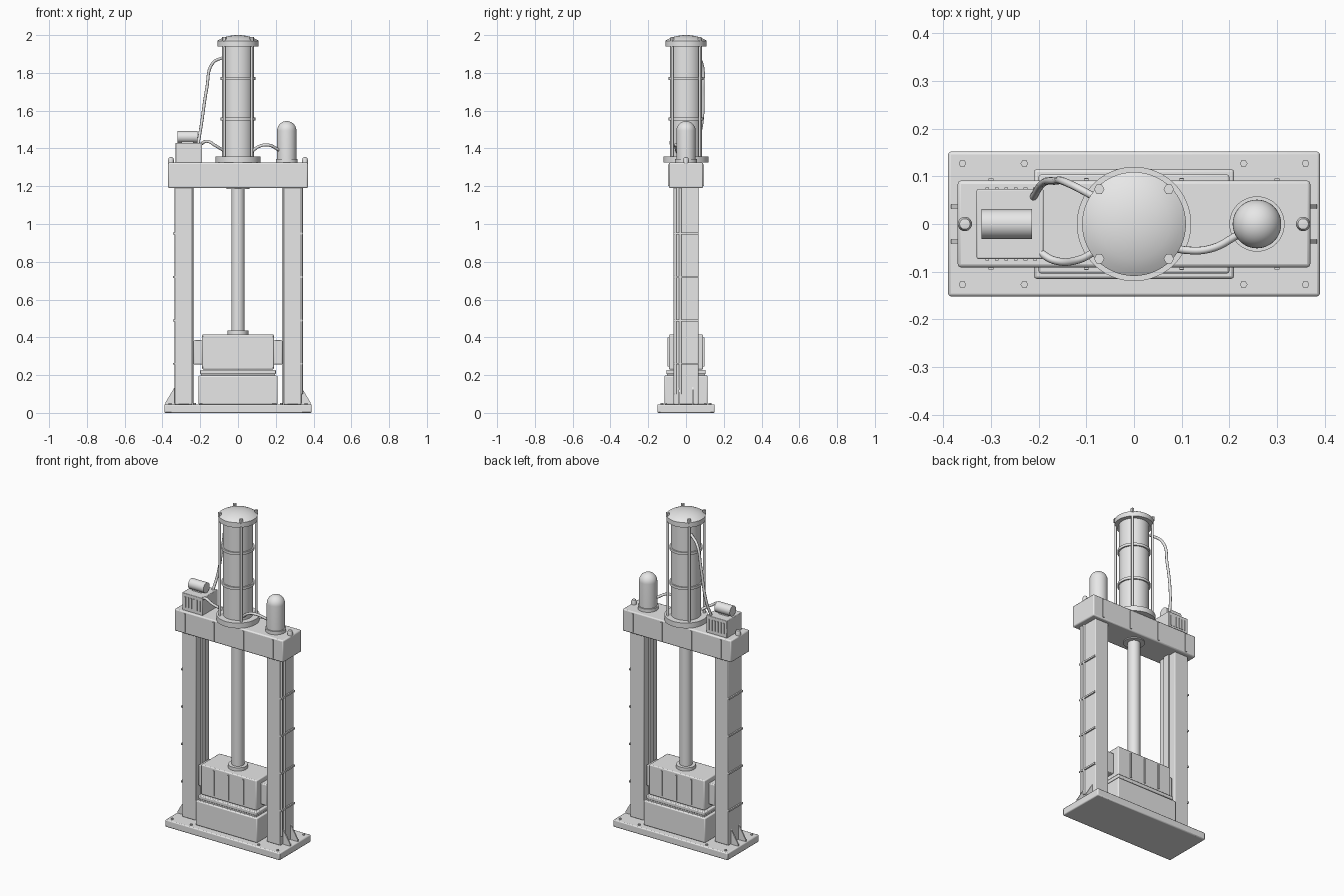
import bpy, bmesh, math
from mathutils import Vector, Matrix

if "Cube" in bpy.data.objects:
    bpy.data.objects.remove(bpy.data.objects["Cube"])

grey = bpy.data.materials.new("light_grey")
grey.diffuse_color = (0.8, 0.8, 0.8, 1)
grey.use_nodes = True
grey.node_tree.nodes["Principled BSDF"].inputs["Base Color"].default_value = grey.diffuse_color


def finish(name, bm, bevel=0):
    me = bpy.data.meshes.new(name)
    bmesh.ops.recalc_face_normals(bm, faces=bm.faces)
    bm.to_mesh(me)
    bm.free()
    me.materials.append(grey)
    ob = bpy.data.objects.new(name, me)
    bpy.context.collection.objects.link(ob)
    if bevel:
        m = ob.modifiers.new("bevel", 'BEVEL')
        m.width, m.segments = bevel, 2
    return ob


def box(name, x, y, z, bevel=0):
    """Box from (min, max) ranges."""
    bm = bmesh.new()
    size = [r[1] - r[0] for r in (x, y, z)]
    mid = [(r[1] + r[0]) / 2 for r in (x, y, z)]
    bmesh.ops.create_cube(bm, size=1, matrix=Matrix.Translation(mid) @ Matrix.Diagonal((*size, 1)))
    return finish(name, bm, bevel)


def mirrored(a, b, side):
    return tuple(sorted((a * side, b * side)))


def lathe(name, profile, x=0, y=0, sides=48):
    """Spin (radius, z) points around a vertical axis."""
    bm = bmesh.new()
    vs = [bm.verts.new((r, 0, z)) for r, z in profile]
    es = [bm.edges.new(p) for p in zip(vs, vs[1:])]
    bmesh.ops.spin(bm, geom=vs + es, cent=(0, 0, 0), axis=(0, 0, 1), angle=2 * math.pi, steps=sides)
    bmesh.ops.remove_doubles(bm, verts=bm.verts, dist=1e-5)
    bmesh.ops.translate(bm, verts=bm.verts, vec=(x, y, 0))
    return finish(name, bm)


def rod(name, r, z0, z1, x=0, y=0, sides=32):
    return lathe(name, [(0, z0), (r, z0), (r, z1), (0, z1)], x, y, sides)


def hose(name, pts, r=0.008):
    cu = bpy.data.curves.new(name, 'CURVE')
    cu.dimensions, cu.bevel_depth, cu.use_fill_caps = '3D', r, True
    cu.bevel_resolution, cu.resolution_u = 3, 10
    sp = cu.splines.new('BEZIER')
    sp.bezier_points.add(len(pts) - 1)
    for p, co in zip(sp.bezier_points, pts):
        p.co = co
        p.handle_left_type = p.handle_right_type = 'AUTO'
    cu.materials.append(grey)
    bpy.context.collection.objects.link(bpy.data.objects.new(name, cu))


# Base plate with hex bolts
box("base_plate", (-0.39, 0.39), (-0.152, 0.152), (0, 0.045), 0.006)
for sx in (-1, 1):
    for sy in (-1, 1):
        for bx in (0.36, 0.23):
            rod("base_bolt", 0.008, 0.044, 0.052, sx * bx, sy * 0.127, 6)

# Columns with guide rails, side bars and foot gussets
for s in (-1, 1):
    box("column", mirrored(0.242, 0.335, s), (-0.066, 0.066), (0.045, 1.2), 0.004)
    box("guide_rail", mirrored(0.232, 0.244, s), (-0.02, 0.02), (0.045, 1.19))
    for z in (0.26, 0.49, 0.72, 0.95):
        box("column_bar", mirrored(0.334, 0.343, s), (-0.066, 0.066), (z - 0.005, z + 0.005))
    for sy in (-1, 1):
        bm = bmesh.new()
        tri = [(0.333, 0.044), (0.384, 0.044), (0.384, 0.055), (0.333, 0.14)]
        f = bm.faces.new([bm.verts.new((s * x, sy * 0.037 - 0.004, z)) for x, z in tri])
        g = bmesh.ops.extrude_face_region(bm, geom=[f])
        bmesh.ops.translate(bm, vec=(0, 0.008, 0),
                            verts=[v for v in g["geom"] if isinstance(v, bmesh.types.BMVert)])
        finish("foot_gusset", bm)

# Pipes along the right column
for y in (-0.056, -0.03):
    rod("column_pipe", 0.007, 0.1, 1.2, 0.336, y, 16)

# Top beam with ribs and lifting studs
box("top_beam", (-0.37, 0.37), (-0.091, 0.091), (1.19, 1.325), 0.007)
for sy in (-1, 1):
    for x in (-0.3, -0.1, 0.1, 0.3):
        box("beam_rib", (x - 0.005, x + 0.005), mirrored(0.09, 0.096, sy), (1.2, 1.315))
for s in (-1, 1):
    lathe("lifting_stud", [(0, 1.32), (0.015, 1.32), (0.015, 1.34), (0.011, 1.352), (0, 1.354)], s * 0.355, 0, 24)

# Main cylinder, flanges, domed cap, bands and tie rods
rod("cylinder_flange", 0.12, 1.325, 1.357, sides=64)
rod("cylinder_barrel", 0.084, 1.35, 1.945, sides=64)
lathe("cylinder_cap", [(0, 1.94), (0.109, 1.94), (0.109, 1.97), (0.095, 1.979), (0.075, 1.988),
                       (0.05, 1.995), (0.025, 1.999), (0, 2.0)], sides=64)
for z in (1.555, 1.77):
    lathe("cylinder_band", [(0.083, z - 0.008), (0.092, z - 0.008), (0.092, z + 0.008), (0.083, z + 0.008)], sides=64)
for sx in (-1, 1):
    for sy in (-1, 1):
        rod("tie_rod", 0.007, 1.35, 1.945, sx * 0.073, sy * 0.073, 16)
        rod("tie_rod_nut", 0.011, 1.965, 1.99, sx * 0.073, sy * 0.073, 6)

# Ram rod with collars
rod("ram_rod", 0.035, 0.42, 1.2, sides=48)
rod("rod_collar", 0.055, 0.41, 0.435)
rod("rod_gland", 0.06, 1.184, 1.195)

# Moving head with ribs and guide shoes
box("moving_head", (-0.19, 0.19), (-0.091, 0.091), (0.23, 0.415), 0.006)
for sy in (-1, 1):
    for x in (-0.1, 0, 0.1):
        box("head_rib", (x - 0.004, x + 0.004), mirrored(0.09, 0.097, sy), (0.245, 0.4))
for s in (-1, 1):
    box("guide_shoe", mirrored(0.188, 0.235, s), (-0.05, 0.05), (0.255, 0.385), 0.005)

# Dies
box("upper_die", (-0.2, 0.2), (-0.104, 0.104), (0.205, 0.228), 0.005)
box("lower_die", (-0.195, 0.195), (-0.1, 0.1), (0.19, 0.21))
box("lower_block", (-0.21, 0.21), (-0.115, 0.115), (0.045, 0.197), 0.006)

# Pump unit with louvres and motor
box("pump_box", (-0.33, -0.19), (-0.073, 0.073), (1.32, 1.43), 0.003)
for sy in (-1, 1):
    for i in range(6):
        x = -0.312 + i * 0.02
        box("louvre", (x, x + 0.008), mirrored(0.072, 0.077, sy), (1.345, 1.41))
motor = rod("motor", 0.031, -0.0525, 0.0525, sides=40)
motor.rotation_euler = (0, math.pi / 2, 0)
motor.location = (-0.267, 0, 1.461)
box("motor_foot", (-0.3, -0.235), (-0.02, 0.02), (1.425, 1.445))

# Accumulator bottle
dome = [(0.051 * math.cos(a), 1.494 + 0.051 * math.sin(a)) for a in [i * math.pi / 20 for i in range(10)]]
lathe("accumulator", [(0, 1.33), (0.051, 1.33)] + dome + [(0, 1.545)], 0.258)
rod("accumulator_base", 0.058, 1.32, 1.345, 0.258, sides=48)

# Hoses
hose("upper_hose", [(-0.212, 0.055, 1.42), (-0.195, 0.082, 1.52), (-0.165, 0.09, 1.72),
                    (-0.135, 0.084, 1.85), (-0.07, 0.05, 1.885)])
hose("lower_hose", [(-0.2, -0.058, 1.42), (-0.165, -0.077, 1.438), (-0.12, -0.076, 1.415), (-0.07, -0.05, 1.385)])
hose("accumulator_hose", [(0.07, -0.045, 1.38), (0.11, -0.055, 1.41), (0.16, -0.052, 1.418), (0.22, -0.022, 1.39)])

# Smooth shading on round parts
meshes = [o for o in bpy.context.scene.objects if o.type == 'MESH']
for o in meshes:
    o.select_set(True)
bpy.context.view_layer.objects.active = meshes[0]
bpy.ops.object.shade_smooth_by_angle(angle=math.radians(30))
